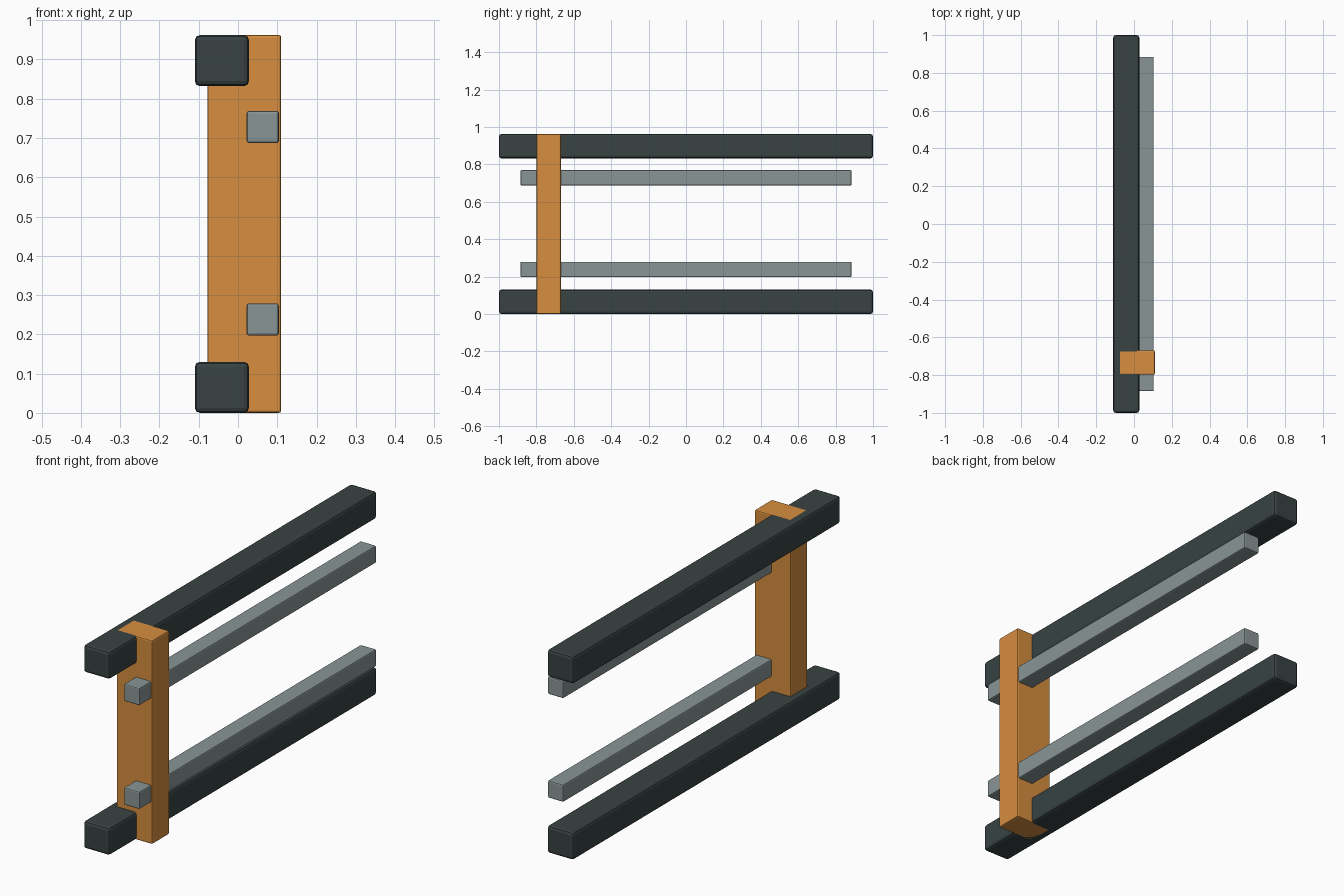
import bpy

if "Cube" in bpy.data.objects:
    bpy.data.objects.remove(bpy.data.objects["Cube"])


def material(name, rgb):
    m = bpy.data.materials.new(name)
    m.diffuse_color = (*rgb, 1)
    m.use_nodes = True
    m.node_tree.nodes["Principled BSDF"].inputs["Base Color"].default_value = m.diffuse_color
    return m


def bar(name, lo, hi, bevel, mat):
    """Rounded-edge box between two opposite corners."""
    bpy.ops.mesh.primitive_cube_add(
        size=1, location=[(a + b) / 2 for a, b in zip(lo, hi)])
    ob = bpy.context.object
    ob.name = name
    ob.scale = [b - a for a, b in zip(lo, hi)]
    bpy.ops.object.transform_apply(location=False, rotation=False, scale=True)
    mod = ob.modifiers.new("Bevel", 'BEVEL')
    mod.width = bevel
    mod.segments = 2
    ob.data.materials.append(mat)
    return ob


dark = material("dark_paint", (0.04, 0.055, 0.055))
steel = material("grey_steel", (0.25, 0.30, 0.30))
orange = material("orange_paint", (0.68, 0.27, 0.05))

# Heavy outer beams, bottom and top
for side, z in (("lower", 0.0), ("upper", 0.832)):
    bar(f"{side}_beam", (-0.11, -1, z), (0.028, 1, z + 0.13), 0.013, dark)

# Thin inner rails
for side, z in (("lower", 0.197), ("upper", 0.687)):
    bar(f"{side}_rail", (0.022, -0.885, z), (0.104, 0.885, z + 0.082), 0.006, steel)

# Upright post joining beams and rails near the front end
bar("upright_post", (-0.078, -0.798, 0.0), (0.11, -0.669, 0.9625), 0.006, orange)
